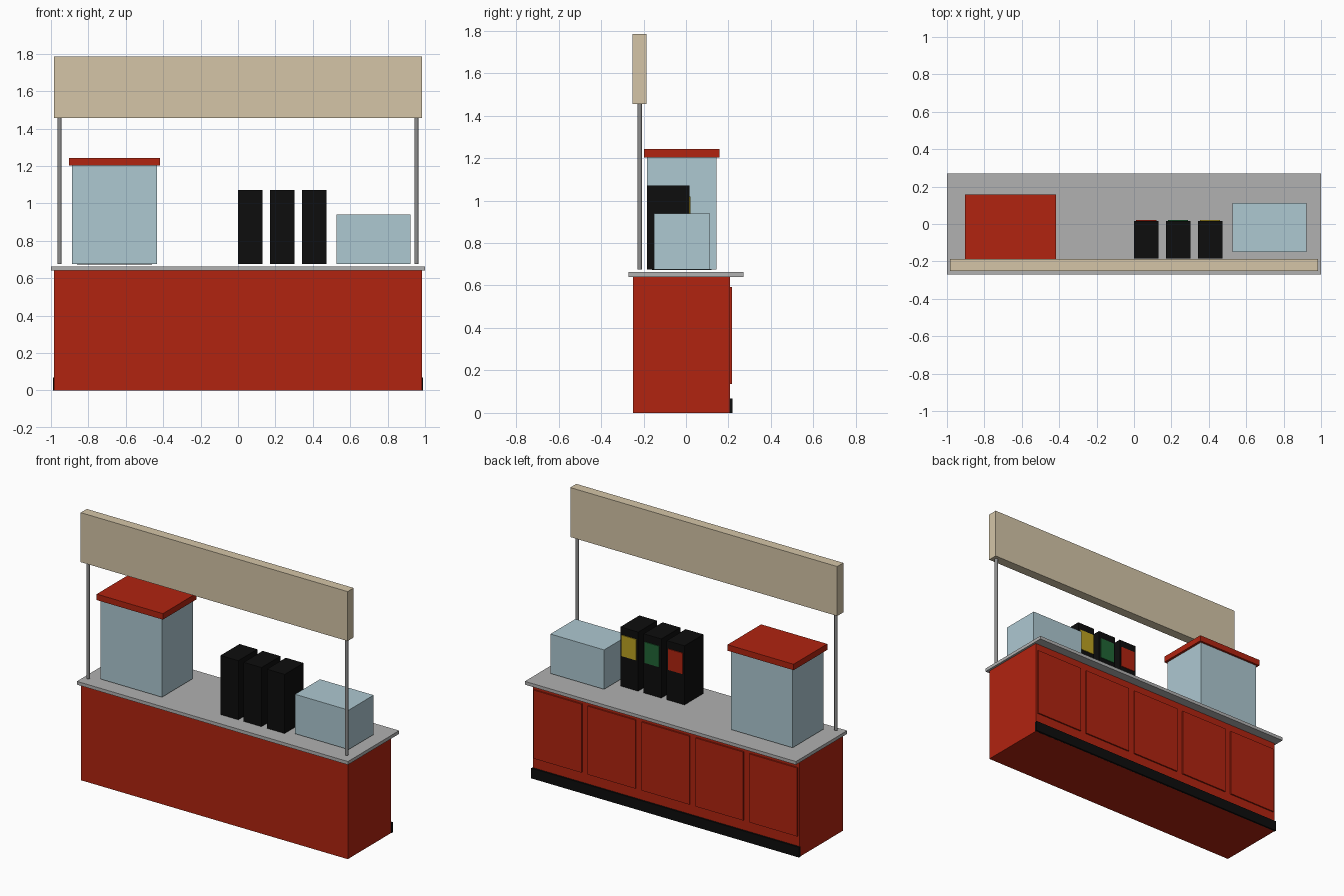
import bpy
import bmesh

cube = bpy.data.objects.get("Cube")
if cube:
    bpy.data.objects.remove(cube, do_unlink=True)


def material(name, r, g, b):
    m = bpy.data.materials.new(name)
    m.use_nodes = True
    m.diffuse_color = (r, g, b, 1)
    m.node_tree.nodes["Principled BSDF"].inputs["Base Color"].default_value = (r, g, b, 1)
    return m


RED = material("red_paint", 0.44, 0.017, 0.005)
TAN = material("tan_board", 0.66, 0.56, 0.39)
GREY = material("grey_counter", 0.44, 0.44, 0.44)
STEEL = material("steel", 0.27, 0.27, 0.27)
GLASS = material("pale_blue_glass", 0.42, 0.58, 0.64)
BLACK = material("black", 0.004, 0.004, 0.004)
YELLOW = material("yellow_label", 0.5, 0.36, 0.015)
GREEN = material("green_label", 0.015, 0.13, 0.035)


def add_mesh(name, bm, mat):
    mesh = bpy.data.meshes.new(name)
    bm.to_mesh(mesh)
    bm.free()
    mesh.materials.append(mat)
    obj = bpy.data.objects.new(name, mesh)
    bpy.context.collection.objects.link(obj)
    return obj


def box(name, mat, x, y, z):
    """Box from (low, high) pairs on each axis."""
    bm = bmesh.new()
    bmesh.ops.create_cube(bm, size=1)
    for v in bm.verts:
        v.co = [(lo + hi) / 2 + c * (hi - lo) for c, (lo, hi) in zip(v.co, (x, y, z))]
    return add_mesh(name, bm, mat)


def post(name, mat, x, y, z, radius):
    bm = bmesh.new()
    bmesh.ops.create_cone(bm, cap_ends=True, segments=12, radius1=radius,
                          radius2=radius, depth=z[1] - z[0])
    bmesh.ops.translate(bm, verts=bm.verts, vec=(x, y, sum(z) / 2))
    for f in bm.faces:
        f.smooth = abs(f.normal.z) < 0.5
    obj = add_mesh(name, bm, mat)
    for e in obj.data.edges:
        a, b = (obj.data.vertices[i].co.z for i in e.vertices)
        e.use_edge_sharp = abs(a - b) < radius
    return obj


BASE = 0.676  # underside of everything standing on the counter

# Counter
box("counter_body", RED, (-0.985, 0.985), (-0.25, 0.208), (0, 0.641))
box("counter_top", GREY, (-1, 1), (-0.27, 0.27), (0.641, 0.663))
box("kick_board", BLACK, (-0.988, 0.988), (0.205, 0.22), (0, 0.068))
for i in range(5):
    cx = (i - 2) * 0.398
    box(f"cabinet_door_{i + 1}", RED, (cx - 0.176, cx + 0.176), (0.205, 0.217), (0.135, 0.592))

# Sign board on two posts
box("sign_board", TAN, (-0.985, 0.985), (-0.251, -0.187), (1.455, 1.785))
for side, s in (("left", 1), ("right", -1)):
    post(f"{side}_post", STEEL, s * 0.954, -0.218, (BASE, 1.456), 0.0108)

# Tall display case with a lid
box("tall_case", GLASS, (-0.887, -0.432), (-0.184, 0.143), (BASE, 1.204))
box("tall_case_lid", RED, (-0.904, -0.416), (-0.198, 0.157), (1.203, 1.243))
box("tall_case_base", BLACK, (-0.86, -0.46), (-0.16, 0.12), (BASE - 0.003, BASE + 0.002))

# Low display case
box("low_case", GLASS, (0.526, 0.922), (-0.15, 0.112), (BASE, 0.939))

# Dispensers, each with a coloured label on the back
for i, label in enumerate((RED, GREEN, YELLOW)):
    x = i * 0.171
    box(f"dispenser_{i + 1}", BLACK, (x, x + 0.131), (-0.184, 0.016), (BASE, 1.07))
    box(f"dispenser_label_{i + 1}", label, (x + 0.012, x + 0.119), (0.014, 0.021), (0.88, 1.02))
